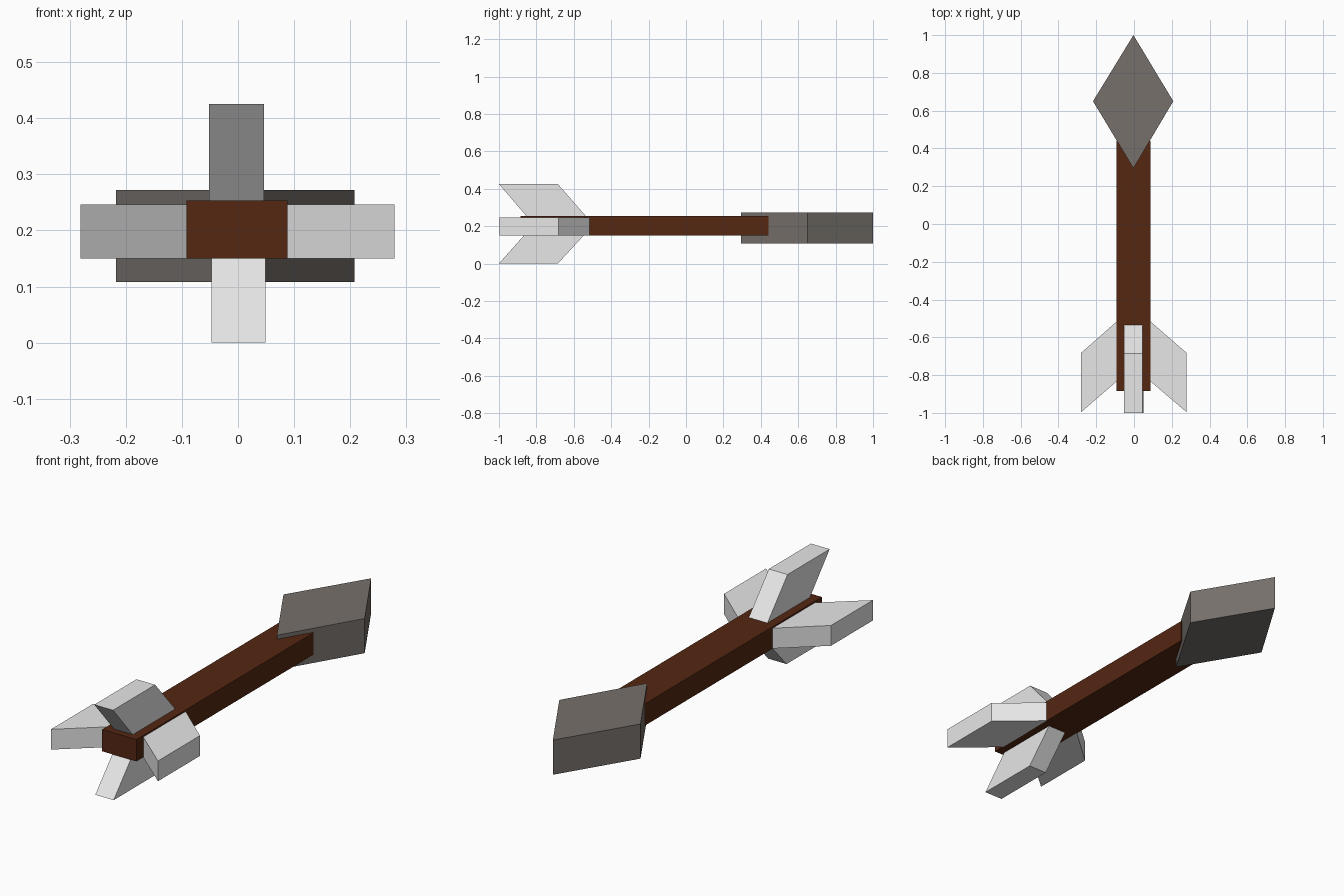
import bpy, bmesh
from mathutils import Vector

if "Cube" in bpy.data.objects:
    bpy.data.objects.remove(bpy.data.objects["Cube"])


def material(name, rgb):
    m = bpy.data.materials.new(name)
    m.diffuse_color = (*rgb, 1)
    m.use_nodes = True
    m.node_tree.nodes["Principled BSDF"].inputs["Base Color"].default_value = m.diffuse_color
    return m


wood = material("dark brown wood", (0.09, 0.02, 0.006))
stone = material("grey stone", (0.18, 0.162, 0.146))
feather = material("pale feather", (0.8, 0.8, 0.8))


def prism(name, points, axis, lo, hi, mat):
    """Extrude a flat outline along x (outline in y,z) or z (outline in x,y)."""
    bm = bmesh.new()
    place = (lambda a, b: (lo, a, b)) if axis == "x" else (lambda a, b: (a, b, lo))
    step = Vector((hi - lo, 0, 0)) if axis == "x" else Vector((0, 0, hi - lo))
    face = bm.faces.new([bm.verts.new(place(a, b)) for a, b in points])
    ext = bmesh.ops.extrude_face_region(bm, geom=[face])
    bmesh.ops.translate(bm, vec=step,
                        verts=[v for v in ext["geom"] if isinstance(v, bmesh.types.BMVert)])
    bmesh.ops.recalc_face_normals(bm, faces=bm.faces)
    mesh = bpy.data.meshes.new(name)
    bm.to_mesh(mesh)
    bm.free()
    mesh.materials.append(mat)
    ob = bpy.data.objects.new(name, mesh)
    bpy.context.collection.objects.link(ob)


# Shaft
prism("shaft", [(-0.092, -0.885), (0.088, -0.885), (0.088, 0.44), (-0.092, 0.44)],
      "z", 0.15, 0.253, wood)

# Diamond head
prism("arrow_head", [(-0.003, 0.295), (0.208, 0.65), (-0.003, 1.0), (-0.217, 0.65)],
      "z", 0.108, 0.272, stone)

# Side fins, swept back
for name, root, tip in (("right_fin", 0.086, 0.279), ("left_fin", -0.09, -0.281)):
    prism(name, [(root, -0.515), (tip, -0.683), (tip, -0.997), (root, -0.832)],
          "z", 0.15, 0.246, feather)

# Top and bottom fins
prism("top_fin", [(-0.532, 0.25), (-0.685, 0.425), (-1.0, 0.425), (-0.85, 0.25)],
      "x", -0.052, 0.046, feather)
prism("bottom_fin", [(-0.545, 0.152), (-0.685, 0.0), (-1.0, 0.0), (-0.865, 0.152)],
      "x", -0.047, 0.049, feather)
